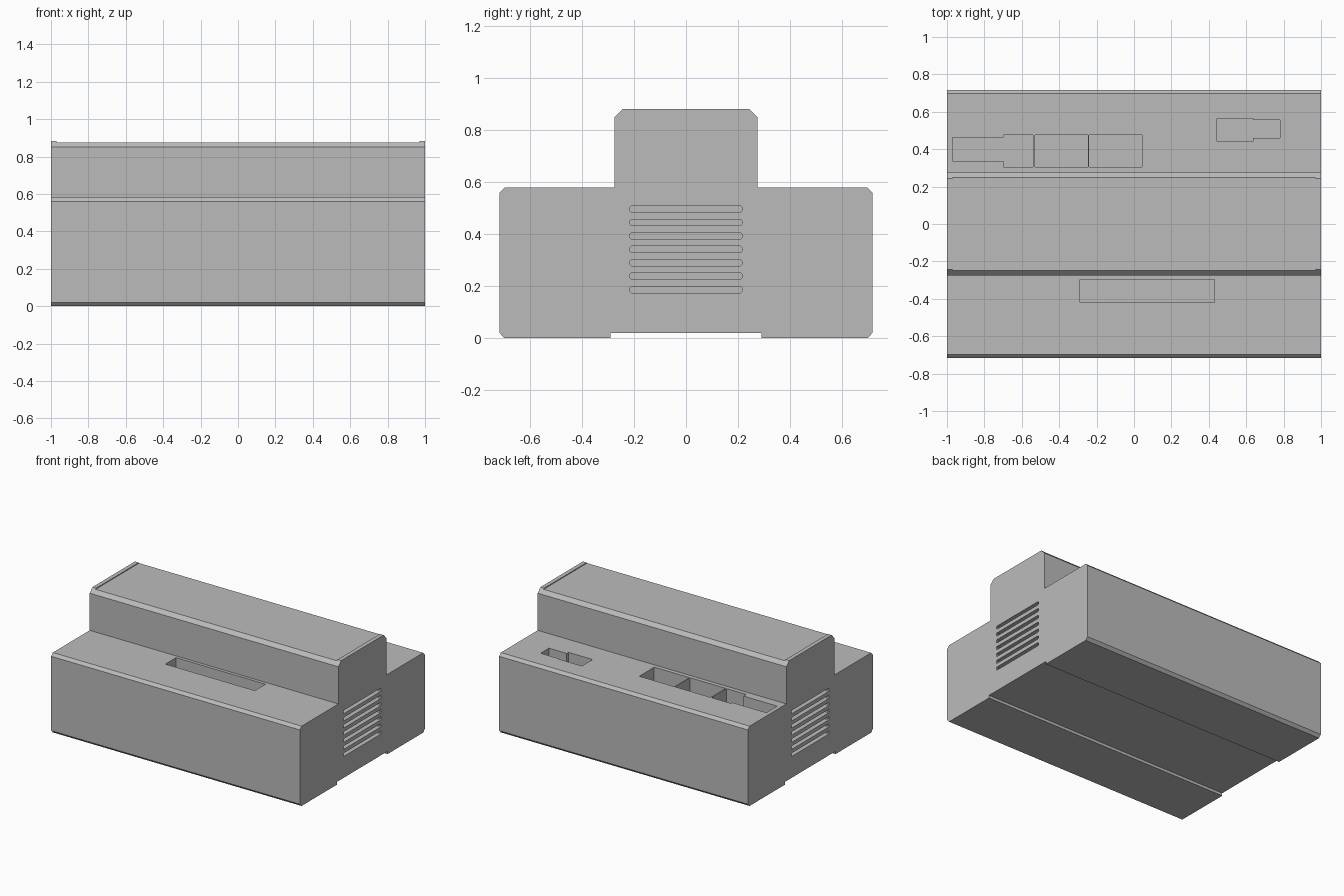
import bpy
import bmesh

cube = bpy.data.objects.get("Cube")
if cube:
    bpy.data.objects.remove(cube, do_unlink=True)

GREY = (0.5, 0.5, 0.5, 1.0)
mat = bpy.data.materials.new("light grey plastic")
mat.use_nodes = True
mat.diffuse_color = GREY
mat.node_tree.nodes["Principled BSDF"].inputs["Base Color"].default_value = GREY


def prism(name, pts, start, end, axis):
    """Extrude a closed outline along x (points are y, z) or z (points are x, y)."""
    place = {"x": lambda p, d: (d, p[0], p[1]), "z": lambda p, d: (p[0], p[1], d)}[axis]
    bm = bmesh.new()
    face = bm.faces.new([bm.verts.new(place(p, start)) for p in pts])
    moved = bmesh.ops.extrude_face_region(bm, geom=[face])["geom"]
    step = place((0, 0), end - start)
    bmesh.ops.translate(bm, vec=step, verts=[v for v in moved if isinstance(v, bmesh.types.BMVert)])
    bmesh.ops.recalc_face_normals(bm, faces=bm.faces)
    mesh = bpy.data.meshes.new(name)
    bm.to_mesh(mesh)
    bm.free()
    mesh.materials.append(mat)
    obj = bpy.data.objects.new(name, mesh)
    bpy.context.collection.objects.link(obj)
    return obj


def rect(x0, x1, y0, y1):
    return [(x0, y0), (x1, y0), (x1, y1), (x0, y1)]


def cut(obj, cutter):
    """Subtract the cutter from the object, then discard it."""
    cutter.hide_render = True
    mod = obj.modifiers.new("cut", "BOOLEAN")
    mod.operation = "DIFFERENCE"
    mod.solver = "EXACT"
    mod.object = cutter
    bpy.context.view_layer.objects.active = obj
    bpy.ops.object.modifier_apply(modifier=mod.name)
    bpy.data.objects.remove(cutter, do_unlink=True)


# Stepped housing with chamfered edges and a mounting rail channel below
half = [(0.29, 0.02), (0.29, 0), (0.698, 0), (0.717, 0.02), (0.717, 0.56),
        (0.698, 0.58), (0.275, 0.58), (0.275, 0.85), (0.244, 0.882)]
profile = half + [(-y, z) for y, z in reversed(half)]
housing = prism("housing", profile, -1, 1, "x")

# Lid sits slightly below the two end walls
cut(housing, prism("lid_cutter", rect(-0.97, 0.97, -0.4, 0.4), 0.876, 1, "z"))

# Connector openings in the two shelves
openings = [
    rect(-0.29, 0.43, -0.42, -0.298),
    rect(-0.53, -0.245, 0.305, 0.477),
    rect(-0.24, 0.042, 0.305, 0.477),
    [(-0.97, 0.337), (-0.697, 0.337), (-0.697, 0.305), (-0.54, 0.305),
     (-0.54, 0.477), (-0.697, 0.477), (-0.697, 0.462), (-0.97, 0.462)],
    [(0.443, 0.44), (0.637, 0.44), (0.637, 0.46), (0.78, 0.46),
     (0.78, 0.556), (0.637, 0.556), (0.637, 0.563), (0.443, 0.563)],
]
for outline in openings:
    cut(housing, prism("opening_cutter", outline, 0.3, 0.7, "z"))

# Ventilation slots with clipped corners on both ends
W, H, C = 0.215, 0.012, 0.005
for i in range(7):
    z = 0.187 + i * 0.0517
    corner = [(W - C, -H), (W, C - H), (W, H - C), (W - C, H)]
    slot = [(y, z + dz) for y, dz in corner] + [(-y, z + dz) for y, dz in reversed(corner)]
    for side in (-1, 1):
        cut(housing, prism("vent_cutter", slot, side * 0.94, side * 1.1, "x"))
